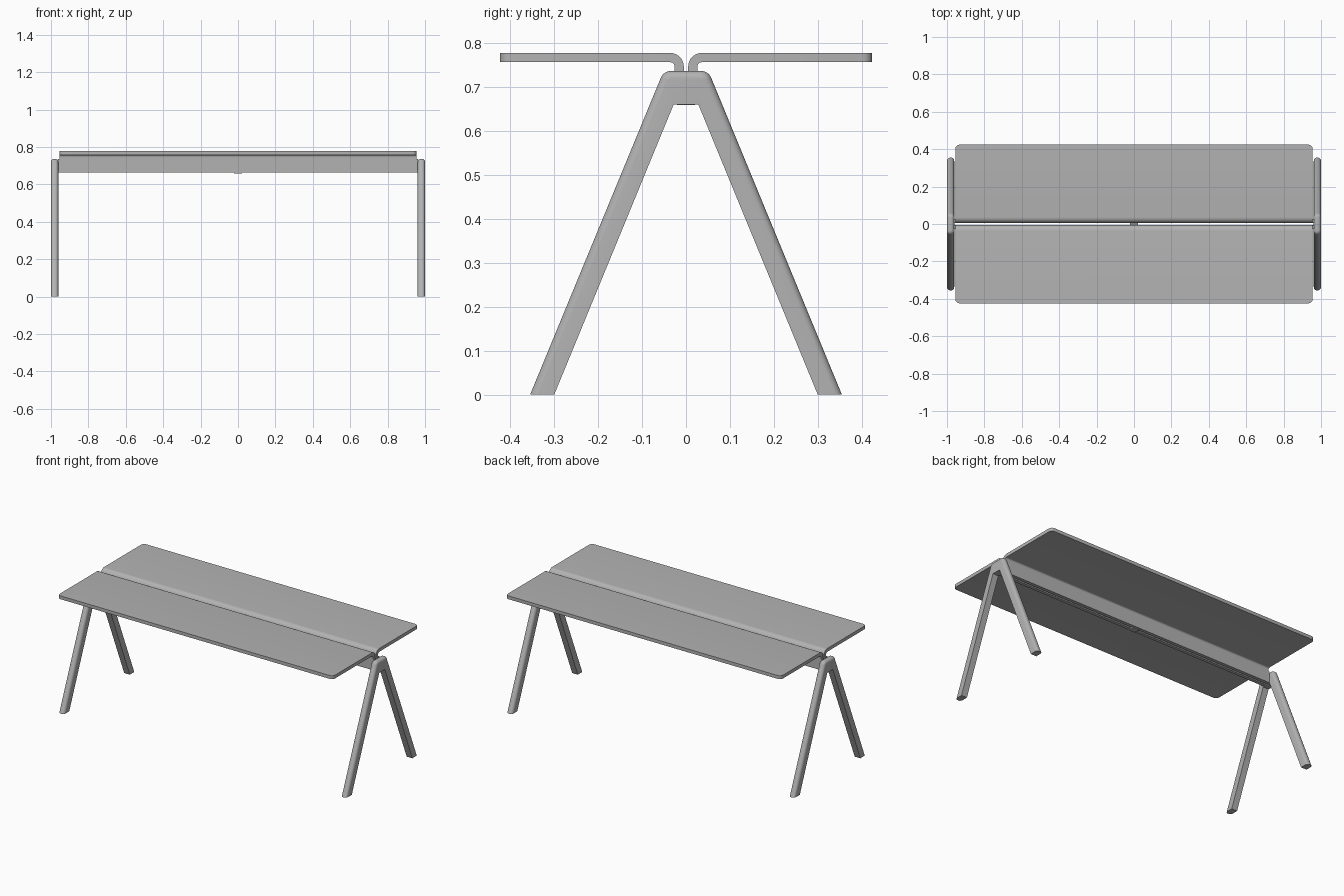
import bpy, bmesh, math

if "Cube" in bpy.data.objects:
    bpy.data.objects.remove(bpy.data.objects["Cube"], do_unlink=True)

GREY = (0.45, 0.45, 0.45, 1)
metal = bpy.data.materials.new("light grey")
metal.use_nodes = True
metal.diffuse_color = GREY
metal.node_tree.nodes["Principled BSDF"].inputs["Base Color"].default_value = GREY


def arc(cy, cz, r, start, end, steps=8):
    """Points on an arc in the yz plane, angles in degrees."""
    angles = [math.radians(start + (end - start) * i / steps) for i in range(steps + 1)]
    return [(cy + r * math.cos(a), cz + r * math.sin(a)) for a in angles]


def fillet(a, b, c, r):
    """Round the corner b between points a and c."""
    ua = math.atan2(a[1] - b[1], a[0] - b[0])
    uc = math.atan2(c[1] - b[1], c[0] - b[0])
    turn = (uc - ua + math.pi) % (2 * math.pi) - math.pi
    half, mid = abs(turn) / 2, ua + turn / 2
    cy = b[0] + r / math.sin(half) * math.cos(mid)
    cz = b[1] + r / math.sin(half) * math.sin(mid)
    sweep = (math.pi - 2 * half) / 2 * math.copysign(1, turn)
    centre = mid + math.pi
    return arc(cy, cz, r, math.degrees(centre + sweep), math.degrees(centre - sweep))


def extrude(name, profile, x0, x1, round_rule=None, radius=0.01):
    """Extrude a yz profile along x, then round the edges picked by the rule."""
    bm = bmesh.new()
    face = bm.faces.new([bm.verts.new((x0, y, z)) for y, z in profile])
    moved = bmesh.ops.extrude_face_region(bm, geom=[face])["geom"]
    verts = [v for v in moved if isinstance(v, bmesh.types.BMVert)]
    bmesh.ops.translate(bm, verts=verts, vec=(x1 - x0, 0, 0))
    bmesh.ops.recalc_face_normals(bm, faces=bm.faces)
    if round_rule:
        edges = [e for e in bm.edges if round_rule(*[v.co for v in e.verts])]
        bmesh.ops.bevel(bm, geom=edges, offset=radius, offset_type='OFFSET',
                        segments=6, profile=0.5, affect='EDGES', clamp_overlap=True)
    mesh = bpy.data.meshes.new(name)
    bm.to_mesh(mesh)
    bm.free()
    mesh.materials.append(metal)
    obj = bpy.data.objects.new(name, mesh)
    bpy.context.collection.objects.link(obj)
    bpy.ops.object.select_all(action='DESELECT')
    obj.select_set(True)
    bpy.context.view_layer.objects.active = obj
    bpy.ops.object.shade_smooth_by_angle(angle=math.radians(35))
    return obj


# Bent tabletop halves with rounded outer corners
edge_y, top, under = 0.424, 0.778, 0.757
bend = [(edge_y, under)] + arc(0.036, 0.747, 0.01, 90, 180) + [(0.026, 0.735), (0.005, 0.735)]
bend += arc(0.036, 0.747, 0.031, 180, 90) + [(edge_y, top)]


def outer_corner(a, b):
    return abs(a.z - b.z) > 0.01 and min(abs(a.y), abs(b.y)) > edge_y - 0.001


# Web plates below the bends, reaching the leg frames
web = [(0.005, 0.665), (0.026, 0.665), (0.026, 0.735), (0.005, 0.735)]
for side, s in (("back", 1), ("front", -1)):
    extrude(side + "_tabletop", [(s * y, z) for y, z in bend], -0.955, 0.955, outer_corner, 0.022)
    extrude(side + "_web", [(s * y, z) for y, z in web], -0.963, 0.963)

# Central spacer between the webs
extrude("spacer", [(-0.02, 0.659), (0.02, 0.659), (0.02, 0.667), (0.005, 0.667),
                   (0.005, 0.735), (-0.005, 0.735), (-0.005, 0.667), (-0.02, 0.667)], -0.022, 0.022)

# Leg frames: A-shaped outline, rounded along the outside
foot, shoulder = (0.355, 0), (0.051, 0.737)
half_outer = [foot] + fillet(foot, shoulder, (0, 0.737), 0.025)
half_inner = [(0.028, 0.661), (0.3, 0)]
outline = half_outer + [(-y, z) for y, z in reversed(half_outer)]
outline += [(-y, z) for y, z in reversed(half_inner)] + half_inner


def outside(a, b):
    # outer edges lie beyond the midline of the leg
    return abs(a.x - b.x) < 1e-5 and all(
        v.z > 0.69 or abs(v.y) > 0.34 for v in (a, b))


for side, x0, x1 in (("left", 0.961, 1.0), ("right", -1.0, -0.961)):
    extrude(side + "_leg_frame", outline, x0, x1, outside, 0.017)
